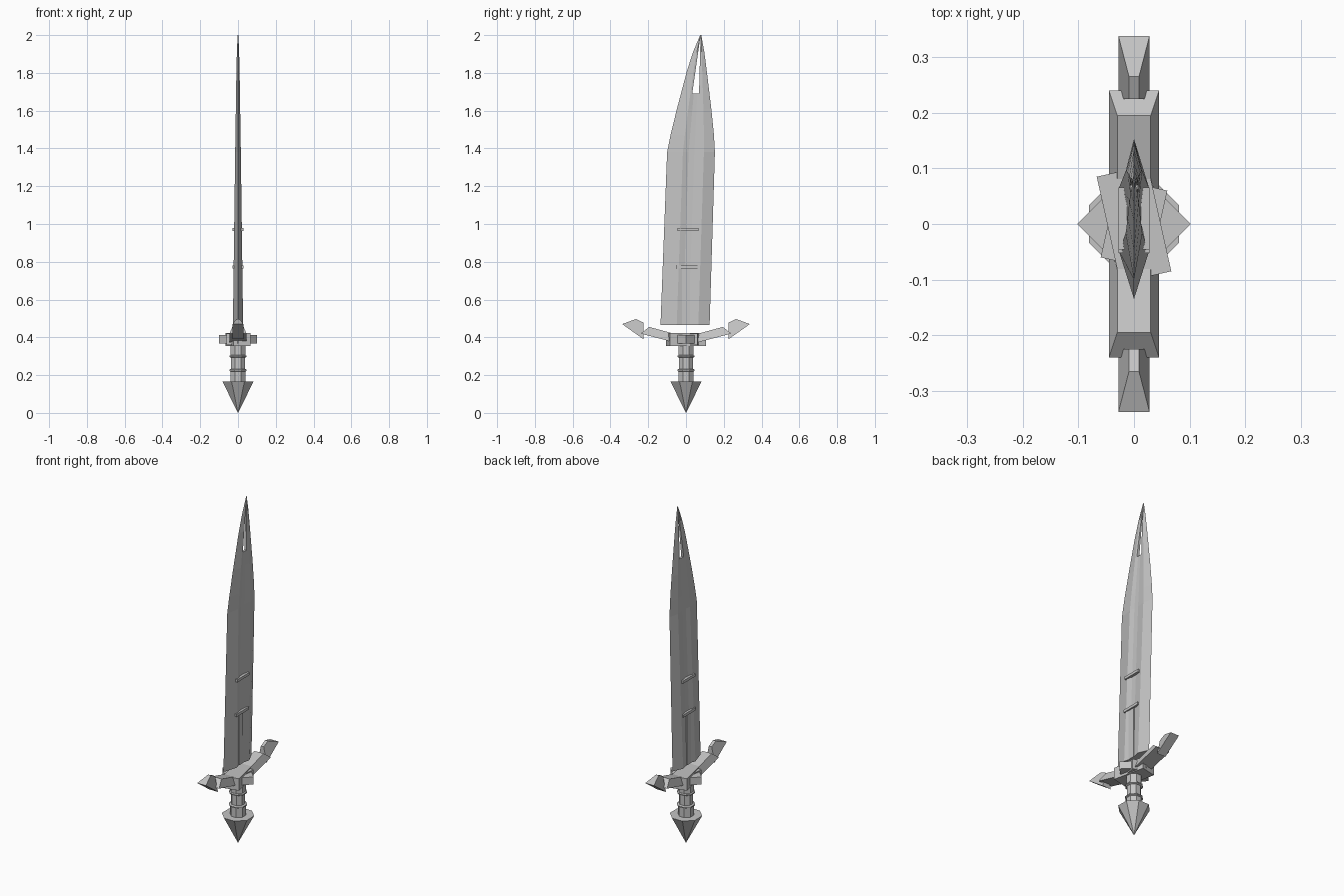
import bpy, bmesh, math
from mathutils import Matrix

if "Cube" in bpy.data.objects:
    bpy.data.objects.remove(bpy.data.objects["Cube"])

steel = bpy.data.materials.new("steel_grey")
steel.diffuse_color = (0.55, 0.55, 0.55, 1)
steel.use_nodes = True
steel.node_tree.nodes["Principled BSDF"].inputs["Base Color"].default_value = steel.diffuse_color


def finish(name, bm):
    bmesh.ops.recalc_face_normals(bm, faces=bm.faces)
    me = bpy.data.meshes.new(name)
    bm.to_mesh(me)
    bm.free()
    ob = bpy.data.objects.new(name, me)
    bpy.context.collection.objects.link(ob)
    me.materials.append(steel)
    return ob


def loft(name, rings):
    """Skin equal-length closed rings and cap both ends."""
    bm = bmesh.new()
    vs = [[bm.verts.new(p) for p in r] for r in rings]
    n = len(rings[0])
    for a, b in zip(vs, vs[1:]):
        for i in range(n):
            j = (i + 1) % n
            bm.faces.new((a[i], a[j], b[j], b[i]))
    bm.faces.new(vs[0])
    bm.faces.new(vs[-1])
    return finish(name, bm)


def box(name, center, size, turn=0):
    bm = bmesh.new()
    m = (Matrix.Translation(center) @ Matrix.Rotation(math.radians(turn), 4, 'Z')
         @ Matrix.Diagonal((*size, 1)))
    bmesh.ops.create_cube(bm, size=1, matrix=m)
    return finish(name, bm)


def lathe(name, profile, sides=8):
    """Faceted turned part from (radius, z) points."""
    ang = [2 * math.pi * (i + 0.5) / sides for i in range(sides)]
    return loft(name, [[(r * math.cos(a), r * math.sin(a), z) for a in ang]
                       for r, z in profile])


def side_prism(name, pts, sign=1):
    """Side profile of (y, z, half width) points, spanned across x."""
    return loft(name, [[(s * w, sign * y, z) for y, z, w in pts] for s in (-1, 1)])


# Blade: (z, back edge y, front edge y, half thickness)
stations = [(0.465, -0.135, 0.125, 0.027), (1.38, -0.10, 0.153, 0.015),
            (1.47, -0.082, 0.148, 0.0135), (1.61, -0.048, 0.134, 0.0115),
            (1.81, 0.005, 0.11, 0.0085), (1.91, 0.037, 0.097, 0.006),
            (2.0, 0.075, 0.081, 0.002)]
# Hollow-ground cross-section: (fraction of width, fraction of thickness)
section = [(0.33, 1), (0.45, 0.6), (0.57, 0.6), (0.77, 1)]
rings = []
for z, y0, y1, t in stations:
    w = y1 - y0
    ring = [(0, y0, z)] + [(t * k, y0 + w * f, z) for f, k in section]
    ring += [(0, y1, z)] + [(-t * k, y0 + w * f, z) for f, k in reversed(section)]
    rings.append(ring)
blade = loft("blade", rings)

# Slot through the blade near the tip
cutter = side_prism("slot_cutter", [(0.033, 1.69, 0.1), (0.069, 1.69, 0.1),
                                    (0.0765, 1.98, 0.1), (0.0745, 1.98, 0.1)])
cutter.hide_render = True
mod = blade.modifiers.new("slot", 'BOOLEAN')
mod.operation = 'DIFFERENCE'
mod.solver = 'EXACT'
mod.object = cutter
bpy.context.view_layer.objects.active = blade
bpy.ops.object.modifier_apply(modifier="slot")
bpy.data.objects.remove(cutter)

# Rod in the groove and two cross bars
box("groove_rod", (0, 0, 0.62), (0.04, 0.04, 0.31))
box("lower_cross_bar", (0, 0.005, 0.772), (0.056, 0.115, 0.016))
box("upper_cross_bar", (0, 0.01, 0.972), (0.056, 0.112, 0.016))

# Guard centre: crossed blocks and a diamond block
box("guard_block_long", (0, 0, 0.389), (0.094, 0.195, 0.07), 12.5)
box("guard_block_short", (0, 0, 0.389), (0.091, 0.143, 0.06), -12.5)
box("guard_diamond", (0, 0, 0.39), (0.144, 0.144, 0.044), 45)

# Guard arms with barbed ends, mirrored front to back
for side, s in (("front", -1), ("back", 1)):
    side_prism(side + "_guard_arm", [(0, 0.357, 0.045), (0.24, 0.42, 0.045),
                                     (0.195, 0.455, 0.03), (0, 0.402, 0.03)], s)
    side_prism(side + "_guard_barb", [(0.225, 0.39, 0.028), (0.338, 0.47, 0.028),
                                      (0.265, 0.497, 0.009), (0.225, 0.478, 0.009)], s)

# Grip with two raised bands, and pointed pommel
lathe("grip", [(0.043, 0.15), (0.043, 0.222), (0.039, 0.23),
               (0.039, 0.295), (0.043, 0.303), (0.043, 0.37)])
for name, z in (("lower_grip_band", 0.226), ("upper_grip_band", 0.299)):
    lathe(name, [(0.042, z - 0.007), (0.05, z - 0.003), (0.05, z + 0.003), (0.042, z + 0.007)])
lathe("pommel", [(0.001, 0), (0.088, 0.165)])
